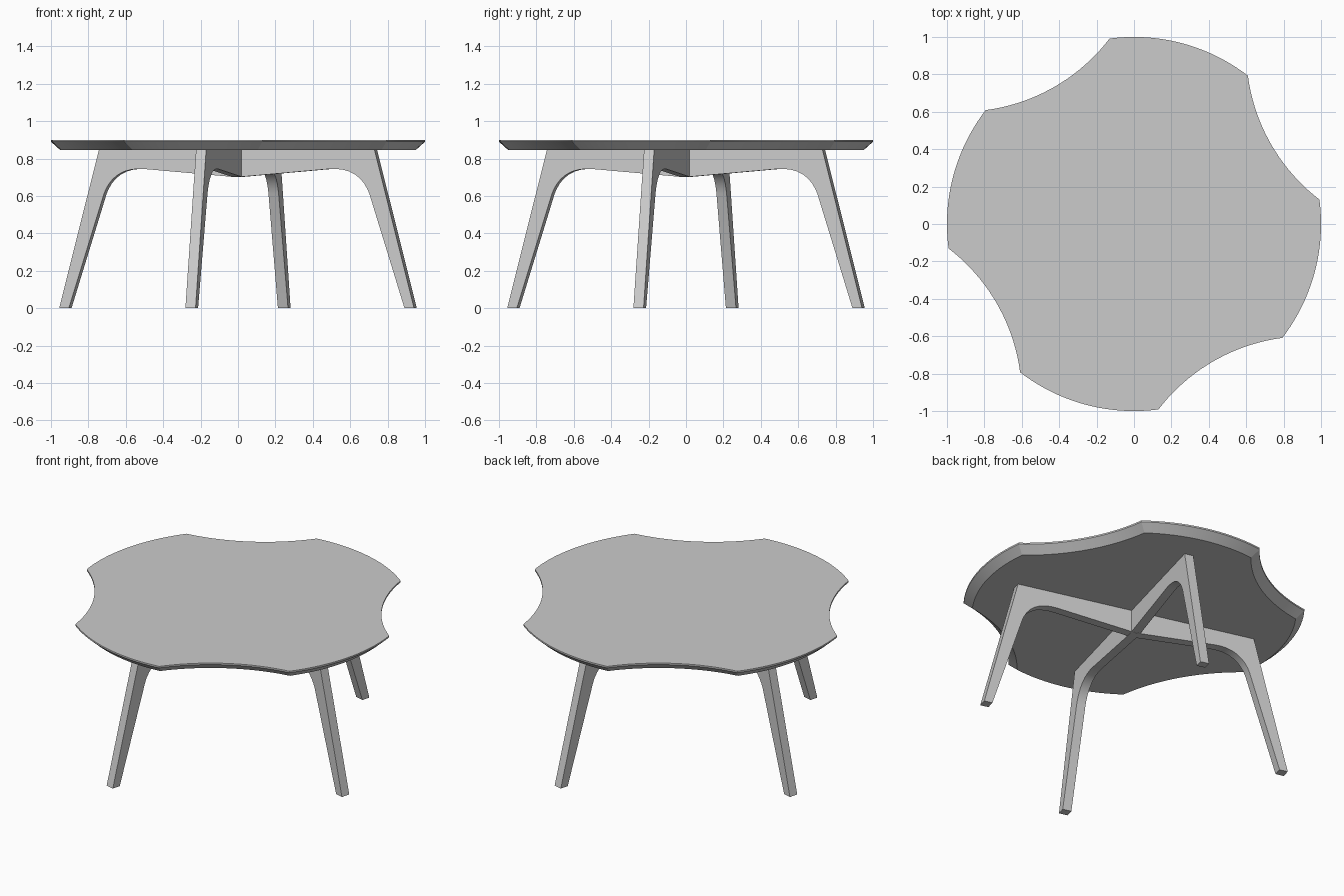
import bpy, bmesh, math
from mathutils import Matrix

cube = bpy.data.objects.get("Cube")
if cube:
    bpy.data.objects.remove(cube, do_unlink=True)

LEG_ANGLE = math.radians(-15)   # direction of the first leg and lobe
TOP_Z, LIP_Z, UNDER_Z = 0.90, 0.89, 0.845
BEAM = 0.056                    # thickness of the leg frames

grey = bpy.data.materials.new("plain grey")
grey.use_nodes = True
colour = (0.6, 0.6, 0.6, 1.0)
grey.diffuse_color = colour
grey.node_tree.nodes["Principled BSDF"].inputs["Base Color"].default_value = colour


def finish(name, bm):
    """Turn a bmesh into a named, coloured object."""
    bmesh.ops.recalc_face_normals(bm, faces=bm.faces)
    mesh = bpy.data.meshes.new(name)
    bm.to_mesh(mesh)
    bm.free()
    obj = bpy.data.objects.new(name, mesh)
    bpy.context.collection.objects.link(obj)
    mesh.materials.append(grey)
    bpy.ops.object.select_all(action="DESELECT")
    obj.select_set(True)
    bpy.context.view_layer.objects.active = obj
    bpy.ops.object.shade_smooth_by_angle(angle=math.radians(25))
    return obj


def outline(inset, steps=20):
    """Four outward arcs joined by four inward arcs, offset inward by inset."""
    dist = 2 * math.cos(math.radians(22.5))     # centre of each inward arc
    r_out, r_in = 1 - inset, 1 + inset
    a = math.acos((r_out**2 + dist**2 - r_in**2) / (2 * r_out * dist))
    b = math.asin(r_out * math.sin(a) / r_in)
    half = math.pi / 4 - a
    pts = []
    for k in range(4):
        base = LEG_ANGLE + k * math.pi / 2
        for i in range(steps):                  # lobe
            t = base - half + 2 * half * i / steps
            pts.append((r_out * math.cos(t), r_out * math.sin(t)))
        mid = base + math.pi / 4
        cx, cy = dist * math.cos(mid), dist * math.sin(mid)
        for i in range(steps):                  # scoop
            t = mid + math.pi + b - 2 * b * i / steps
            pts.append((cx + r_in * math.cos(t), cy + r_in * math.sin(t)))
    return pts


# Tabletop: thin lip with a wide undercut bevel
bm = bmesh.new()
rings = [[bm.verts.new((x, y, z)) for x, y in outline(d)]
         for d, z in ((0.05, UNDER_Z), (0, LIP_Z), (0, TOP_Z))]
for low, high in zip(rings, rings[1:]):
    for i in range(len(low)):
        j = (i + 1) % len(low)
        bm.faces.new((low[i], low[j], high[j], high[i]))
bm.faces.new(rings[0])
bm.faces.new(rings[-1])
finish("tabletop", bm)

# Leg frames: one arched profile, mirrored, used twice as a cross
inner = [(0.929, 0), (0.735, 0.61), (0.723, 0.638), (0.706, 0.666), (0.684, 0.692),
         (0.656, 0.714), (0.623, 0.731), (0.585, 0.741), (0.545, 0.745), (0.51, 0.744)]
right = [(0.763, UNDER_Z), (0.982, 0)] + inner
profile = right + [(0, 0.70)] + [(-x, z) for x, z in reversed(right)]

for k, name in enumerate(("leg_frame_side", "leg_frame_front_back")):
    bm = bmesh.new()
    face = bm.faces.new([bm.verts.new((x, -BEAM / 2, z)) for x, z in profile])
    new = bmesh.ops.extrude_face_region(bm, geom=[face])["geom"]
    bmesh.ops.translate(bm, vec=(0, BEAM, 0),
                        verts=[v for v in new if isinstance(v, bmesh.types.BMVert)])
    bmesh.ops.rotate(bm, verts=bm.verts, cent=(0, 0, 0),
                     matrix=Matrix.Rotation(LEG_ANGLE + k * math.pi / 2, 3, "Z"))
    finish(name, bm)
